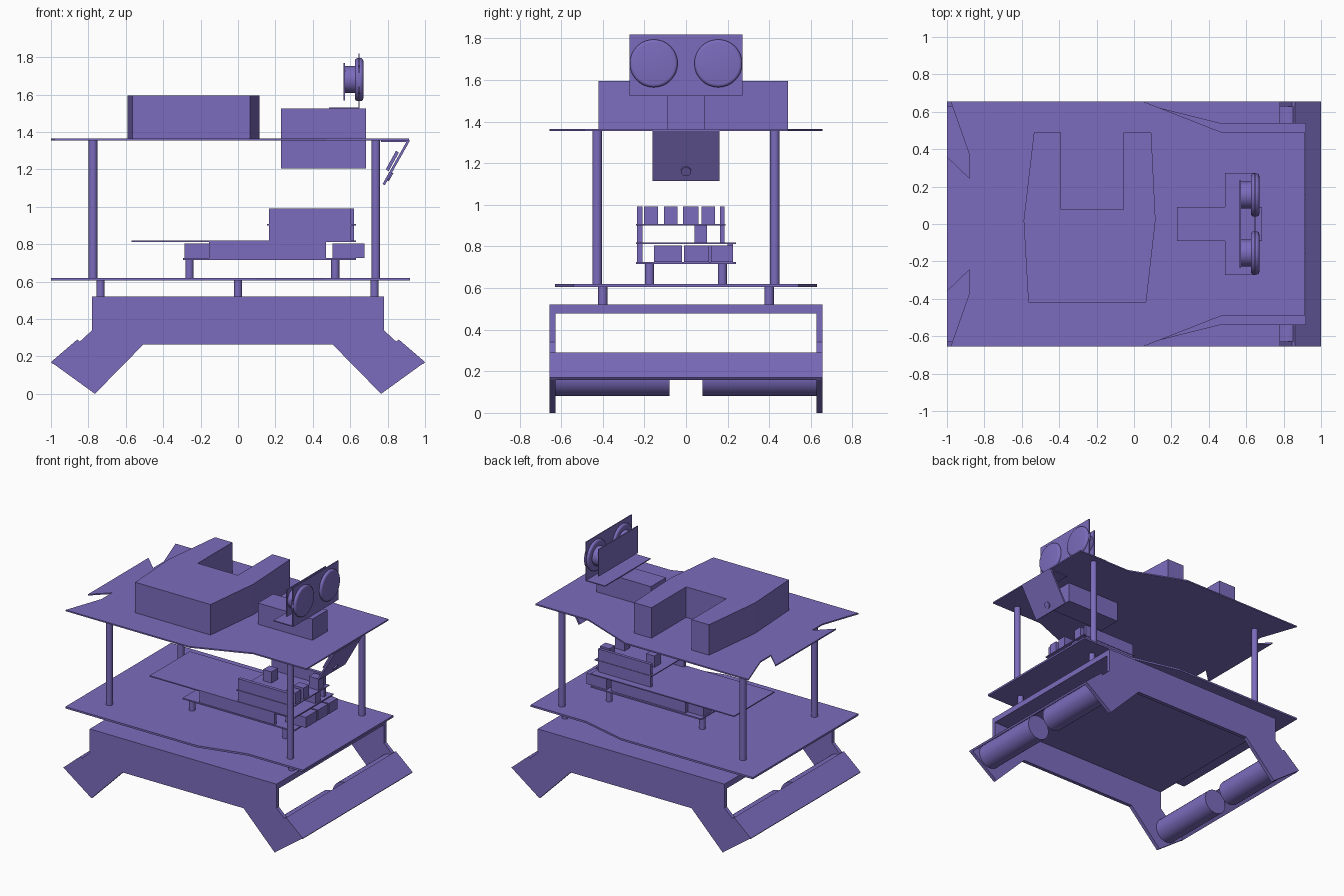
import bpy, bmesh, math
from mathutils import Matrix, Vector

if "Cube" in bpy.data.objects:
    bpy.data.objects.remove(bpy.data.objects["Cube"])

purple = bpy.data.materials.new("purple")
purple.diffuse_color = (0.20, 0.15, 0.51, 1)
purple.use_nodes = True
purple.node_tree.nodes["Principled BSDF"].inputs["Base Color"].default_value = purple.diffuse_color


def finish(name, bm, smooth=False):
    bmesh.ops.recalc_face_normals(bm, faces=bm.faces)
    me = bpy.data.meshes.new(name)
    bm.to_mesh(me)
    bm.free()
    me.materials.append(purple)
    ob = bpy.data.objects.new(name, me)
    bpy.context.collection.objects.link(ob)
    if smooth:
        bpy.ops.object.select_all(action='DESELECT')
        ob.select_set(True)
        bpy.context.view_layer.objects.active = ob
        bpy.ops.object.shade_smooth_by_angle(angle=math.radians(35))
    return ob


def box(name, x0, x1, y0, y1, z0, z1):
    bm = bmesh.new()
    size = Matrix.Diagonal((x1 - x0, y1 - y0, z1 - z0, 1))
    mid = Matrix.Translation(((x0 + x1) / 2, (y0 + y1) / 2, (z0 + z1) / 2))
    bmesh.ops.create_cube(bm, size=1, matrix=mid @ size)
    return finish(name, bm)


def prism(name, pts, a, b, axis):
    """Extrude a 2D outline from a to b along z (xy outline) or y (xz outline)."""
    bm = bmesh.new()
    put = (lambda p, t: (p[0], p[1], t)) if axis == 'z' else (lambda p, t: (p[0], t, p[1]))
    face = bm.faces.new([bm.verts.new(put(p, a)) for p in pts])
    new = bmesh.ops.extrude_face_region(bm, geom=[face])["geom"]
    move = Vector((0, 0, b - a)) if axis == 'z' else Vector((0, b - a, 0))
    bmesh.ops.translate(bm, vec=move, verts=[v for v in new if isinstance(v, bmesh.types.BMVert)])
    return finish(name, bm)


def rod(name, p, q, r, bevel=0, seg=32):
    p, q = Vector(p), Vector(q)
    bm = bmesh.new()
    rot = (q - p).to_track_quat('Z', 'Y').to_matrix().to_4x4()
    bmesh.ops.create_cone(bm, cap_ends=True, segments=seg, radius1=r, radius2=r,
                          depth=(q - p).length, matrix=Matrix.Translation((p + q) / 2) @ rot)
    if bevel:
        rims = [e for e in bm.edges if any(len(f.verts) > 4 for f in e.link_faces)]
        bmesh.ops.bevel(bm, geom=rims, offset=bevel, segments=4, profile=0.5, affect='EDGES')
    return finish(name, bm, True)


def mirrored(half):
    """Complete an outline symmetric about the first axis (y -> -y)."""
    return half + [(x, -y) for x, y in reversed(half)]


# Chassis: two side plates with angled legs, joined by a top plate
right = [(0.78, 0.52), (0.78, 0.34), (0.845, 0.28), (0.86, 0.29), (1, 0.17), (0.765, 0), (0.505, 0.265)]
side = right + [(-x, z) for x, z in reversed(right)]
for s in (-1, 1):
    prism("chassis_side", side, s * 0.655, s * 0.627, 'y')
box("chassis_top", -0.78, 0.78, -0.63, 0.63, 0.477, 0.52)

# Sloping end plates and motors at both ends
for e in (-1, 1):
    slope = [(0.86, 0.29), (1, 0.17), (0.99, 0.158), (0.85, 0.278)]
    prism("end_plate", [(e * x, z) for x, z in slope], -0.65, 0.65, 'y')
    for s in (-1, 1):
        rod("motor", (e * 0.83, s * 0.08, 0.174), (e * 0.83, s * 0.63, 0.174), 0.094)

# Decks, narrowing toward the front end
prism("lower_deck", mirrored([(-1, 0.63), (0.1, 0.63), (0.46, 0.54), (0.92, 0.54)]), 0.606, 0.62, 'z')
prism("upper_deck", mirrored([(-1, 0.36), (-0.88, 0.245), (-0.88, 0.37), (-0.98, 0.655),
                              (0.05, 0.655), (0.47, 0.49), (0.915, 0.49)]), 1.355, 1.365, 'z')

# Spacers and posts
for s in (-1, 1):
    for x in (-0.735, 0, 0.73):
        rod("spacer", (x, s * 0.4, 0.52), (x, s * 0.4, 0.607), 0.022)
    for x in (-0.775, 0.737):
        rod("deck_post", (x, s * 0.427, 0.62), (x, s * 0.427, 1.357), 0.023)
    for x in (-0.26, 0.52):
        rod("board_post", (x, s * 0.175, 0.62), (x, s * 0.175, 0.717), 0.022)

# Stack of circuit boards
box("lower_board", -0.295, 0.63, -0.24, 0.24, 0.715, 0.725)
box("middle_board", -0.57, 0.63, -0.24, 0.24, 0.812, 0.82)
box("upper_board", 0.155, 0.63, -0.24, 0.19, 0.9, 0.907)

# Pin headers and connectors between and on the boards
box("lower_header", -0.155, 0.47, -0.235, -0.21, 0.725, 0.812)
box("lower_header", -0.155, 0.47, 0.2, 0.225, 0.725, 0.812)
box("power_socket", -0.285, -0.155, 0.1, 0.2, 0.725, 0.805)
for y0, y1 in ((-0.155, -0.02), (-0.01, 0.11), (0.12, 0.225)):
    box("port", 0.505, 0.675, y0, y1, 0.725, 0.805)
for z0, z1 in ((0.82, 0.9), (0.907, 0.992)):
    for y0, y1 in ((-0.235, -0.21), (0.163, 0.186)):
        box("upper_header", 0.165, 0.605, y0, y1, z0, z1)
box("board_plug", 0.53, 0.62, 0.04, 0.1, 0.82, 0.9)
for y in (-0.168, -0.073, 0.107):
    box("terminal", 0.54, 0.62, y - 0.033, y + 0.033, 0.907, 0.992)
box("terminal", 0.22, 0.29, -0.015, 0.06, 0.907, 0.992)

# Notched battery pack
prism("battery", [(-0.565, -0.42), (0.065, -0.42), (0.115, 0.02), (0.092, 0.49), (-0.055, 0.49),
                  (-0.055, 0.077), (-0.39, 0.077), (-0.39, 0.49), (-0.535, 0.49), (-0.59, 0.02)],
      1.365, 1.595, 'z')

# Servo with the distance sensor on an angle bracket
box("servo", 0.23, 0.685, -0.09, 0.09, 1.205, 1.525)
box("bracket_base", 0.487, 0.65, -0.272, 0.272, 1.525, 1.532)
box("bracket_face", 0.643, 0.65, -0.272, 0.272, 1.53, 1.82)
box("sensor_board", 0.565, 0.572, -0.235, 0.235, 1.567, 1.77)
for s in (-1, 1):
    rod("sensor_barrel", (0.57, s * 0.155, 1.68), (0.64, s * 0.155, 1.68), 0.072)
    rod("sensor_rim", (0.625, s * 0.155, 1.68), (0.67, s * 0.155, 1.68), 0.115, 0.015, 48)

# Tilted camera plate under the front of the upper deck
box("camera_mount", 0.765, 0.915, -0.16, 0.16, 1.347, 1.355)
prism("camera_plate", [(0.905, 1.355), (0.92, 1.355), (0.785, 1.115), (0.773, 1.122)], -0.16, 0.16, 'y')
prism("camera_board", [(0.845, 1.3), (0.86, 1.29), (0.805, 1.19), (0.79, 1.2)], -0.12, 0.12, 'y')
rod("camera_lens", (0.80, 0, 1.17), (0.819, 0, 1.159), 0.024)
